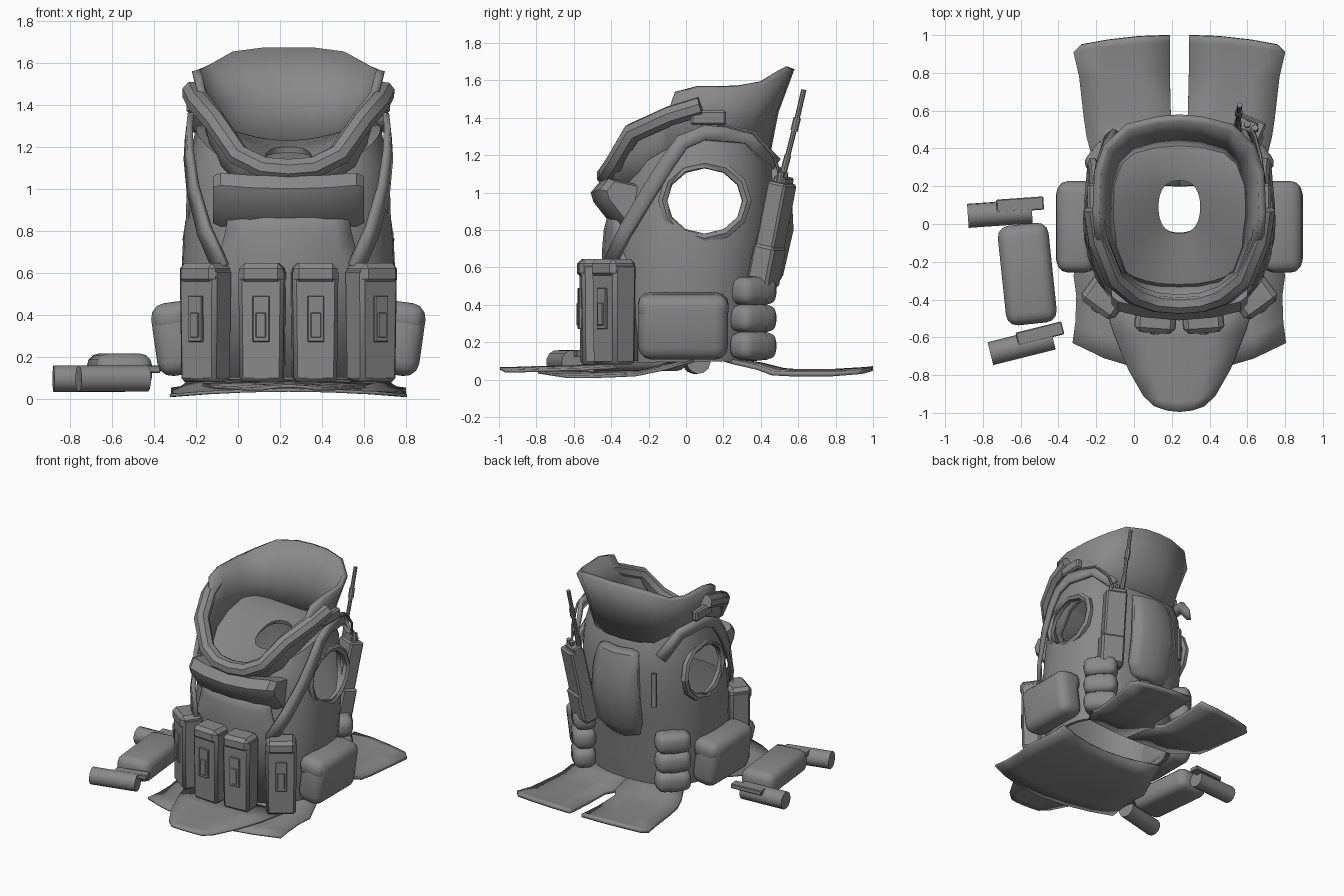
import bpy, bmesh
from math import sin, cos, pi, radians, copysign
from mathutils import Vector, Matrix, Euler

if "Cube" in bpy.data.objects:
    bpy.data.objects.remove(bpy.data.objects["Cube"])

CX = 0.24  # middle of the vest
grey = bpy.data.materials.new("fabric_grey")
grey.use_nodes = True
grey.diffuse_color = (0.25, 0.25, 0.25, 1)
grey.node_tree.nodes["Principled BSDF"].inputs["Base Color"].default_value = (0.25, 0.25, 0.25, 1)
parts = []


def finish(name, bm):
    me = bpy.data.meshes.new(name)
    bm.to_mesh(me)
    bm.free()
    ob = bpy.data.objects.new(name, me)
    bpy.context.collection.objects.link(ob)
    me.materials.append(grey)
    parts.append(ob)
    return ob


def loft(name, rings, closed=True, thick=0.0, offset=-1, caps=False):
    """Skin a list of equal-length point rows."""
    bm = bmesh.new()
    rows = [[bm.verts.new(p) for p in r] for r in rings]
    n = len(rows[0])
    for a, b in zip(rows, rows[1:]):
        for j in range(n if closed else n - 1):
            k = (j + 1) % n
            bm.faces.new((a[j], a[k], b[k], b[j]))
    if caps:
        bm.faces.new(rows[0])
        bm.faces.new(rows[-1])
        bmesh.ops.recalc_face_normals(bm, faces=bm.faces)
    ob = finish(name, bm)
    if thick:
        m = ob.modifiers.new("thickness", "SOLIDIFY")
        m.thickness, m.offset = thick, offset
    return ob


def box(name, size, loc, rot=(0, 0, 0), bevel=0.0, seg=1, taper=1.0):
    """Bevelled box; taper narrows the bottom. Rotation in degrees."""
    bm = bmesh.new()
    bmesh.ops.create_cube(bm, size=1)
    for v in bm.verts:
        f = taper if v.co.z < 0 else 1
        v.co = (v.co.x * size[0] * f, v.co.y * size[1] * f, v.co.z * size[2])
    if bevel:
        bmesh.ops.bevel(bm, geom=bm.edges[:], offset=bevel, segments=seg, affect="EDGES", profile=0.5)
    mat = Matrix.Translation(loc) @ Euler([radians(r) for r in rot]).to_matrix().to_4x4()
    bm.transform(mat)
    return finish(name, bm)


def tube(name, pts, radius, sides=8, cyclic=False):
    """Round tube along a path, its frame carried along so it never twists."""
    pts = [Vector(p) for p in pts]
    n, rings, side = len(pts), [], Vector((0.9, 0.1, 0.4))
    for i, p in enumerate(pts):
        a = pts[i - 1] if cyclic or i else p
        b = pts[(i + 1) % n] if cyclic or i < n - 1 else p
        t = (b - a).normalized()
        side = (side - t * side.dot(t)).normalized()
        up = t.cross(side)
        rings.append([p + radius * (side * cos(2 * pi * k / sides) + up * sin(2 * pi * k / sides))
                      for k in range(sides)])
    if cyclic:
        return loft(name, rings + [rings[0]])
    return loft(name, rings, caps=True)


def ribbon(name, pts, width, thick):
    """Flat webbing along a path, facing away from the middle of the vest."""
    pts = [Vector(p) for p in pts]
    rows = []
    for i, p in enumerate(pts):
        t = pts[min(i + 1, len(pts) - 1)] - pts[max(i - 1, 0)]
        w = Vector((p.x - CX, p.y - .05, 0)).cross(t).normalized() * width / 2
        rows.append([p - w, p + w])
    return loft(name, rows, False, thick, 0)


# Vest body: front z, back z, half width, front y, back y, side lift
sections = [(.09, .10, .46, -.38, .38, 0), (.3, .3, .49, -.41, .41, 0), (.6, .58, .51, -.41, .44, 0),
            (.8, .8, .50, -.40, .48, 0), (.93, 1.0, .49, -.38, .48, .02), (1.0, 1.12, .475, -.36, .47, .09),
            (1.05, 1.22, .44, -.32, .43, .15), (1.06, 1.23, .37, -.27, .38, .13), (1.1, 1.2, .11, -.05, .23, 0)]
rings = []
for zf, zb, hx, yf, yb, lift in sections:
    ring = []
    for k in range(36):
        a = 2 * pi * k / 36
        c = copysign(abs(cos(a)) ** 0.84, cos(a))
        s = copysign(abs(sin(a)) ** 0.84, sin(a))
        ring.append((CX + hx * c, (yf + yb) / 2 + s * (yb - yf) / 2,
                     zf + (zb - zf) * (s + 1) / 2 + lift * c * c))
    rings.append(ring)
body = loft("vest_body", rings, thick=0.03)

# Arm openings cut through both sides
bm = bmesh.new()
bmesh.ops.create_cone(bm, cap_ends=True, segments=12, radius1=1, radius2=1, depth=2)
bm.transform(Matrix.Translation((CX, .1, .955)) @ Matrix.Diagonal((1, .205, .18, 1)) @ Matrix.Rotation(pi / 2, 4, "Y"))
cutter = finish("arm_cutter", bm)
parts.remove(cutter)
cutter.hide_render = True
cut = body.modifiers.new("arm_holes", "BOOLEAN")
cut.operation, cut.object, cut.solver = "DIFFERENCE", cutter, "EXACT"
bpy.context.view_layer.objects.active = body
for m in [m.name for m in body.modifiers]:
    bpy.ops.object.modifier_apply(modifier=m)
bpy.data.objects.remove(cutter)

# Tall collar: rim and base given as half width, y, z from front to back
rim = [(0, -.43, 1.13), (.12, -.42, 1.14), (.24, -.38, 1.2), (.35, -.29, 1.36), (.43, -.09, 1.45), (.45, -.06, 1.53),
       (.46, .06, 1.56), (.45, .28, 1.56), (.40, .42, 1.58), (.28, .53, 1.64), (.12, .57, 1.66), (0, .58, 1.66)]
base = [(0, -.31, .97), (.12, -.30, .97), (.23, -.28, .99), (.31, -.22, 1.04), (.35, -.1, 1.1), (.36, -.05, 1.15),
        (.37, .05, 1.17), (.36, .2, 1.19), (.32, .33, 1.2), (.25, .40, 1.2), (.12, .44, 1.2), (0, .45, 1.2)]


def full(half):
    right = [Vector((CX + u, y, z)) for u, y, z in half]
    left = [Vector((CX - u, y, z)) for u, y, z in half[-2:0:-1]]
    return right + left


lo, hi = full(base), full(rim)
mid = []
for a, b in zip(lo, hi):
    m = a.lerp(b, 0.5)
    m.y += -0.02 if m.y > 0 else -0.05
    mid.append(m)
loft("collar", [lo, mid, hi], thick=0.04)
# Padded front edge of the collar
half = [(u, y + .005, z - .04) for u, y, z in rim[:5]] + [(.455, .08, 1.46)]
tube("collar_front_roll", [(CX - u, y, z) for u, y, z in half[:0:-1]] + [(CX + u, y, z) for u, y, z in half], 0.055)

# Throat pad under the collar
profile = [(-.31, .78), (-.385, .81), (-.44, .88), (-.495, .95), (-.51, 1.0), (-.46, 1.06), (-.32, 1.03)]
pad = []
for t in (-1, -.9, -.5, 0, .5, .9, 1):
    f = 0.85 if abs(t) == 1 else 1
    pad.append([(CX + .36 * t, -.33 + (y + .33) * f + .06 * t * t, .92 + (z - .92) * f + .02 * t * t)
                for y, z in profile])
loft("throat_pad", pad, caps=True)

# Chest panel behind the pouches
loft("chest_panel", [[(CX + w * t, y + d * t * t, z) for t in (-1, -.75, -.4, 0, .4, .75, 1)]
                     for z, w, y, d in ((.1, .42, -.44, .15), (.6, .42, -.45, .15), (.68, .33, -.45, .09),
                                        (.8, .30, -.44, .07), (.92, .28, -.41, .05))], False, 0.04, -1)

for s, side in ((1, "left"), (-1, "right")):
    def X(u):
        return CX + s * u

    # Shoulder webbing and arm hole edging
    path = [(.32, -.41, .62), (.40, -.32, .80), (.455, -.2, 1.0), (.475, -.1, 1.16), (.475, -.02, 1.27),
            (.465, .1, 1.32), (.42, .33, 1.30), (.36, .48, 1.15)]
    ribbon(side + "_shoulder_strap", [(X(u), y, z) for u, y, z in path], .08, .03)
    hole = []
    for k in range(12):
        a = 2 * pi * k / 12
        z = .955 + .20 * sin(a)
        hole.append((X(.478 - .15 * max(0, z - .98) - .02 * abs(cos(a))), .1 + .225 * cos(a), z))
    tube(side + "_arm_hole_edge", hole, 0.028, 6, True)
    box(side + "_shoulder_buckle", (.05, .19, .08), (X(.46), .12, 1.40), (0, 0, 0), .012)

    # Magazine pouches with lid and pull tab
    for label, u, y, turn in (("inner", .125, -.49, 4), ("outer", .395, -.385, 36)):
        rot = Euler((0, 0, radians(s * turn))).to_matrix()

        def at(dx, dy, z):
            return Vector((X(u), y, 0)) + rot @ Vector((dx, dy, z))
        name = side + "_" + label
        r = (0, 0, s * turn)
        box(name + "_pouch", (.22, .15, .54), at(0, 0, .35), r, .018, 1, .94)
        box(name + "_pouch_lid", (.21, .165, .10), at(0, -.005, .595), r, .025)
        box(name + "_pull_tab", (.08, .02, .22), at(0, -.077, .38), r, .004)
        box(name + "_tab_end", (.05, .02, .12), at(0, -.085, .35), r, .004)

    # Side pouch with lid
    box(side + "_side_pouch", (.20, .48, .35), (X(.54), -.015, .285), (0, s * 8, 0), .07, 3)
    box(side + "_side_pouch_lid", (.205, .485, .15), (X(.545), -.015, .385), (0, s * 8, 0), .06, 3)

    # Three stacked rear pouches
    for i in range(3):
        z = .18 + .147 * i
        box(side + "_rear_pouch_%d" % (i + 1), (.25, .16, .15), (X(.38), .36, z), (0, 0, s * -48), .055, 3)
        box(side + "_rear_pouch_strap_%d" % (i + 1), (.05, .17, .155), (X(.38), .36, z), (0, 0, s * -48), .055, 3)

    # Rear skirt half
    rows = [(.20, .25, 0, .40, .11), (.40, .38, 0, .47, .08), (.52, .46, 0, .49, .05), (.58, .56, .045, .505, .045),
            (.79, .78, .05, .53, .045), (.96, .91, .05, .56, .055), (1.0, .95, .05, .52, .06)]
    loft(side + "_rear_skirt", [[(X(a + (b - a) * t), yi + (yo - yi) * t * t, z - .015 * t * t) for t in (0, .35, .7, 1)]
                                for yi, yo, a, b, z in rows], False, .025, 0)

# Front skirt, closing in under the vest, and the apron lying over it
loft("front_skirt", [[(CX + w * t, y + d * t * t, z - e * t * t) for t in (-1, -.7, -.35, 0, .35, .7, 1)]
                     for y, d, w, z, e in ((-.79, .16, .565, .04, .025), (-.66, .14, .55, .04, .025),
                                           (-.45, .07, .545, .04, .02), (-.24, -.03, .56, .045, .02),
                                           (-.14, .04, .50, .07, .01), (-.06, .1, .46, .10, 0))], False, .015, 0)
loft("front_apron", [[(CX + w * t, y + .03 * t * t, z - .015 * t * t) for t in (-1, -.5, 0, .5, 1)]
                     for y, w, z in ((-.995, .13, .06), (-.94, .19, .06), (-.8, .27, .065),
                                     (-.6, .35, .07), (-.4, .41, .08))], False, .015, 0)

# Back panel, rounded at its foot
loft("back_panel", [[(CX + w * t, y - .05 * t * t, z) for t in (1, .6, 0, -.6, -1)]
                    for z, w, y in ((.46, .08, .46), (.49, .15, .48), (.56, .19, .52), (.8, .20, .575),
                                    (1.0, .19, .565), (1.12, .17, .53), (1.15, .15, .48))], False, .07)
box("back_webbing", (.04, .02, .26), (-.05, .46, .88), (0, 0, 30), .004)

# Radio with knobs and whip antenna
tilt = (-12, 0, -24)
box("radio_body", (.16, .11, .58), (.585, .46, .77), tilt, .012)
box("radio_holder", (.175, .125, .22), (.58, .43, .61), tilt, .015)
box("radio_top", (.12, .07, .05), (.59, .52, 1.06), tilt, .008)
for i, (x, y) in enumerate(((.60, .52), (.64, .50))):
    tube("radio_knob_%d" % (i + 1), [(x, y, 1.05), (x, y + .01, 1.11)], .018)
tube("antenna_base", [(.55, .50, 1.03), (.55, .545, 1.2)], .018)
tube("antenna_whip", [(.55, .545, 1.2), (.555, .58, 1.34)], .014)
tube("antenna_joint", [(.555, .578, 1.33), (.555, .595, 1.40)], .02)
tube("antenna_tip", [(.555, .595, 1.4), (.56, .63, 1.55)], .014)
tube("radio_cable", [(.62, .50, 1.1), (.64, .47, 1.2), (.67, .36, 1.32), (.69, .2, 1.36), (.68, .08, 1.35)], .009, 6)

# Loose pad and two canisters lying beside the vest
box("loose_pad", (.27, .53, .17), (-.565, -.265, .13), (0, 0, 6), .06, 3)
for label, x, y, turn in (("rear", -.71, .055, 4), ("front", -.595, -.645, 14)):
    d = Euler((0, 0, radians(turn))).to_matrix()
    c = Vector((x, y, .095))
    tube(label + "_canister", [c - d @ Vector((.17, 0, 0)), c + d @ Vector((.17, 0, 0))], .064, 12)
    box(label + "_canister_clip", (.25, .07, .035), c + d @ Vector((.11, .04, .045)), (0, 0, turn), .005)

# Smooth shading with sharp creases kept
bpy.ops.object.select_all(action="DESELECT")
for ob in parts:
    ob.select_set(True)
bpy.context.view_layer.objects.active = body
bpy.ops.object.shade_smooth_by_angle(angle=radians(35))
